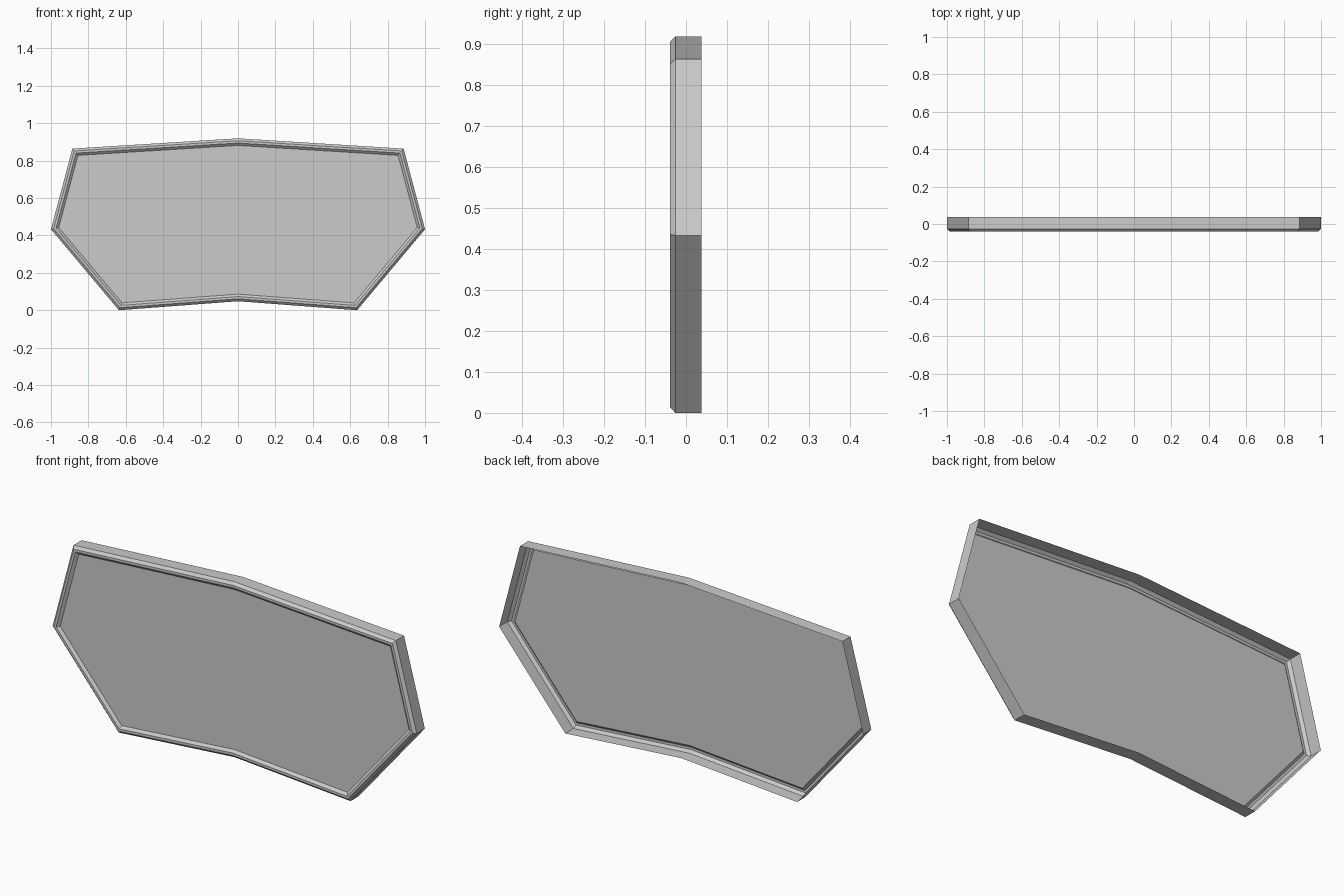
import bpy
import bmesh
from mathutils import Vector

if "Cube" in bpy.data.objects:
    bpy.data.objects.remove(bpy.data.objects["Cube"])

# Half outline (x, z), mirrored to a closed counter-clockwise loop seen from the front
half = [(0.0, 0.05), (0.635, 0.002), (0.997, 0.435), (0.883, 0.866), (0.0, 0.921)]
outline = [Vector(p) for p in half + [(-x, z) for x, z in reversed(half[1:-1])]]
outline = [Vector((p.x / 0.997, p.y - 0.002)) for p in outline]


def inset(points, d):
    """Offset a closed loop inward with mitred corners."""
    result = []
    n = len(points)
    for i, p in enumerate(points):
        a = (p - points[i - 1]).normalized()
        b = (points[(i + 1) % n] - p).normalized()
        na, nb = Vector((-a.y, a.x)), Vector((-b.y, b.x))
        result.append(p + (na + nb) * d / (1 + na.dot(nb)))
    return result


def make_object(name, profile, fill):
    """Sweep an (inset, y) profile around the outline; optionally cap the last loop."""
    bm = bmesh.new()
    loops = [[bm.verts.new((q.x, y, q.y)) for q in inset(outline, d)] for d, y in profile]
    n = len(outline)
    for la, lb in zip(loops, loops[1:]):
        for i in range(n):
            j = (i + 1) % n
            bm.faces.new((la[i], la[j], lb[j], lb[i]))
    if fill:
        bm.faces.new(loops[-1])
    mesh = bpy.data.meshes.new(name)
    bm.to_mesh(mesh)
    bm.free()
    obj = bpy.data.objects.new(name, mesh)
    bpy.context.collection.objects.link(obj)
    return obj


# Thin open-backed rim: side wall, front bevel, flat lip, inner slope
make_object("rim", [(0, 0.038), (0, -0.026), (0.013, -0.039),
                    (0.025, -0.039), (0.038, -0.027)], False)

# Recessed face panel
make_object("panel", [(0.038, -0.027)], True)
